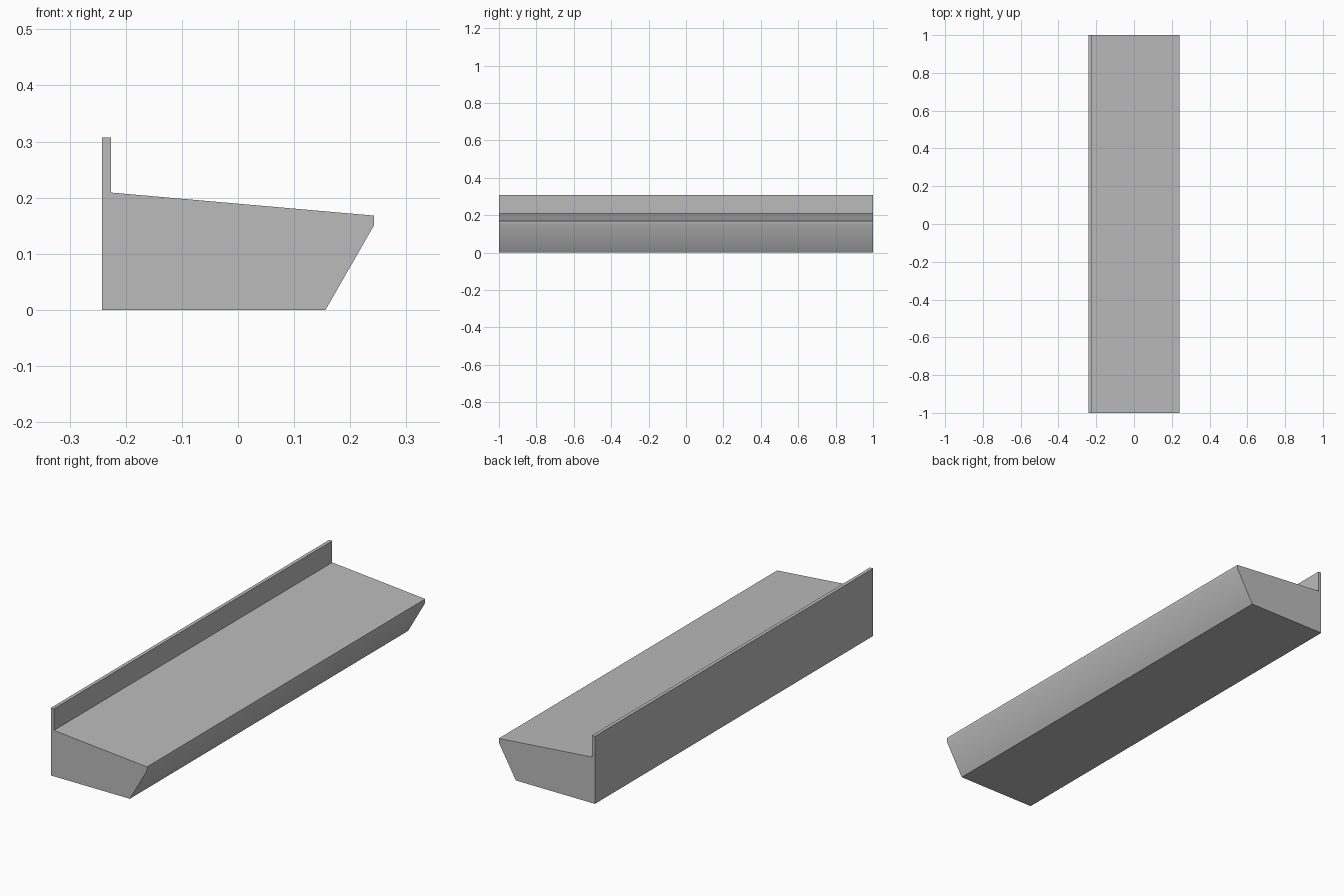
import bpy
import bmesh
import math

cube = bpy.data.objects.get("Cube")
if cube:
    bpy.data.objects.remove(cube, do_unlink=True)

# Plain grey finish
grey = bpy.data.materials.new("plain_grey")
grey.use_nodes = True
colour = (0.5, 0.5, 0.5, 1.0)
grey.diffuse_color = colour
grey.node_tree.nodes["Principled BSDF"].inputs["Base Color"].default_value = colour

# Cross-section: flat base, undercut edge, short lip, sloping top, thin upstand
profile = [
    (-0.242, 0.0), (0.156, 0.0), (0.242, 0.15), (0.242, 0.168),
    (-0.226, 0.209), (-0.226, 0.307), (-0.242, 0.307),
]
length = 2.0

# Extrude the section along the full length
bm = bmesh.new()
section = bm.faces.new([bm.verts.new((x, -length / 2, z)) for x, z in profile])
extruded = bmesh.ops.extrude_face_region(bm, geom=[section], use_keep_orig=True)
moved = [v for v in extruded["geom"] if isinstance(v, bmesh.types.BMVert)]
bmesh.ops.translate(bm, verts=moved, vec=(0, length, 0))
bmesh.ops.recalc_face_normals(bm, faces=bm.faces[:])

mesh = bpy.data.meshes.new("sloped_ledge")
bm.to_mesh(mesh)
bm.free()
mesh.materials.append(grey)
ledge = bpy.data.objects.new("sloped_ledge", mesh)
bpy.context.collection.objects.link(ledge)

# Soften only the shallow bend below the lip
bpy.ops.object.select_all(action="DESELECT")
ledge.select_set(True)
bpy.context.view_layer.objects.active = ledge
bpy.ops.object.shade_smooth_by_angle(angle=math.radians(35))
